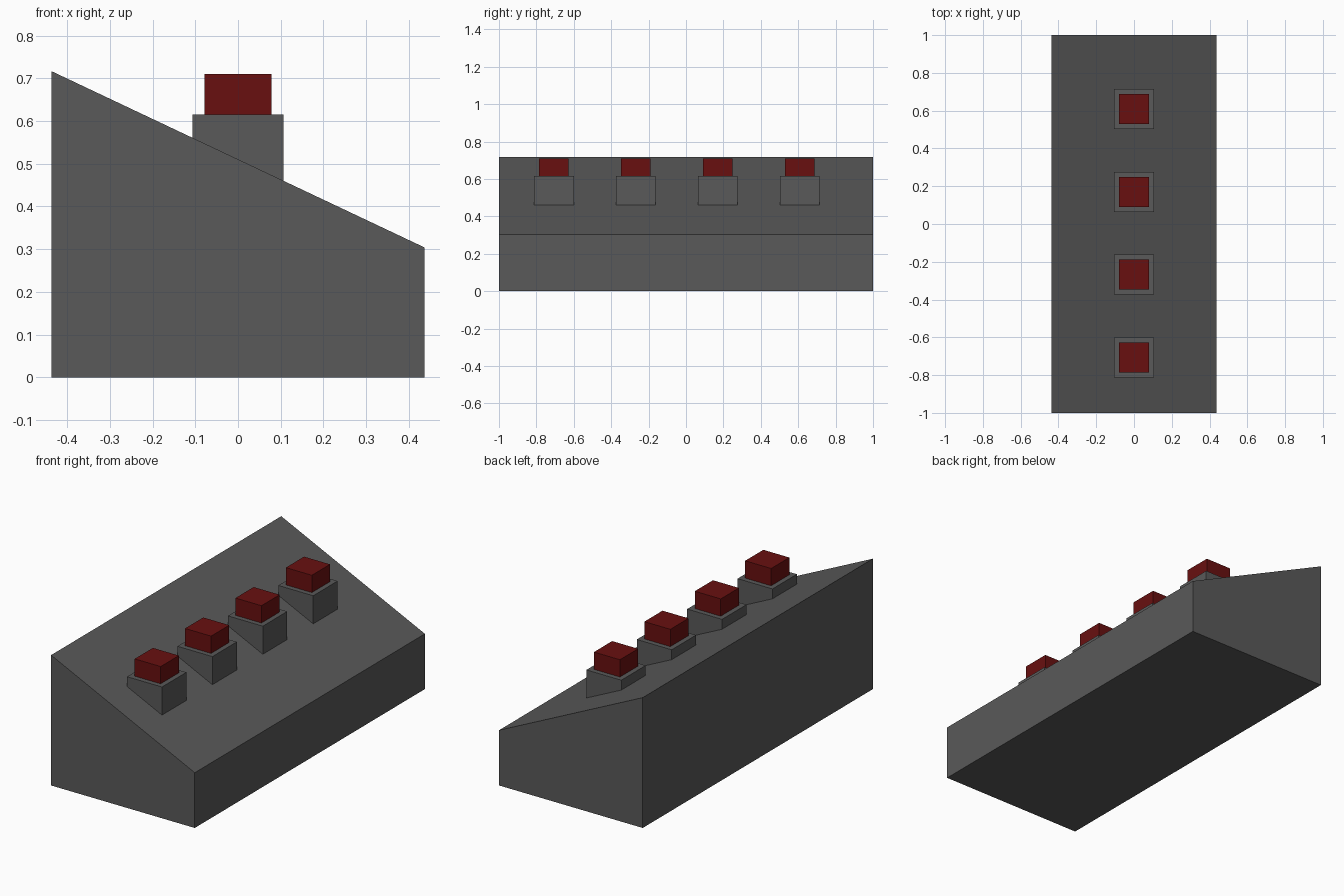
import bpy, bmesh

if "Cube" in bpy.data.objects:
    bpy.data.objects.remove(bpy.data.objects["Cube"])


def material(name, rgb):
    m = bpy.data.materials.new(name)
    m.diffuse_color = (*rgb, 1)
    m.use_nodes = True
    m.node_tree.nodes["Principled BSDF"].inputs["Base Color"].default_value = m.diffuse_color
    return m


dark = material("dark_grey", (0.1, 0.1, 0.1))
red = material("deep_red", (0.14, 0.005, 0.005))


def prism(name, profile, y0, y1, mat):
    """Extrude an x-z profile from y0 to y1."""
    bm = bmesh.new()
    face = bm.faces.new([bm.verts.new((x, y0, z)) for x, z in profile])
    ext = bmesh.ops.extrude_face_region(bm, geom=[face])["geom"]
    verts = [g for g in ext if isinstance(g, bmesh.types.BMVert)]
    bmesh.ops.translate(bm, verts=verts, vec=(0, y1 - y0, 0))
    bmesh.ops.recalc_face_normals(bm, faces=bm.faces)
    mesh = bpy.data.meshes.new(name)
    bm.to_mesh(mesh)
    bm.free()
    mesh.materials.append(mat)
    obj = bpy.data.objects.new(name, mesh)
    bpy.context.collection.objects.link(obj)
    return obj


def block(name, half, y, z0, z1, mat):
    return prism(name, [(-half, z0), (half, z0), (half, z1), (-half, z1)],
                 y - half, y + half, mat)


# Sloped console body
prism("console_body", [(-0.437, 0), (0.437, 0), (0.437, 0.304), (-0.437, 0.717)],
      -1, 1, dark)

# Row of four buttons on square mounts
for i in range(4):
    y = -0.706 + i * 0.438
    block(f"button_mount_{i + 1}", 0.106, y, 0.45, 0.615, dark)
    block(f"button_cap_{i + 1}", 0.079, y, 0.615, 0.71, red)
